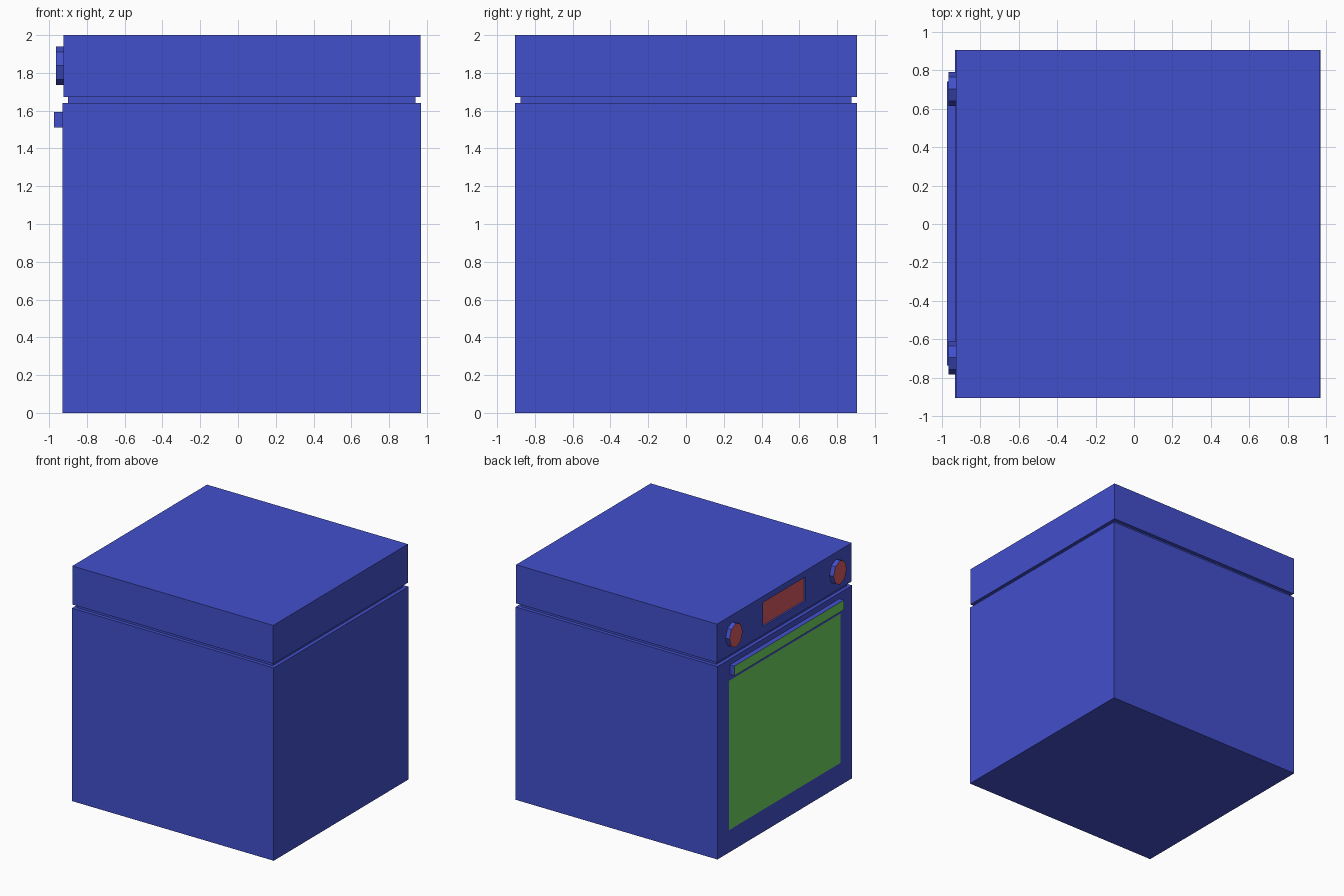
import bpy, bmesh, math
from mathutils import Matrix

if "Cube" in bpy.data.objects:
    bpy.data.objects.remove(bpy.data.objects["Cube"])


def material(name, rgb):
    m = bpy.data.materials.new(name)
    m.diffuse_color = (*rgb, 1)
    m.use_nodes = True
    m.node_tree.nodes["Principled BSDF"].inputs["Base Color"].default_value = m.diffuse_color
    return m


BLUE = material("blue_enamel", (0.055, 0.08, 0.6))
GREEN = material("green_glass", (0.16, 0.64, 0.12))
RED = material("red_panel", (0.66, 0.1, 0.12))


def left_face(bm):
    return min(bm.faces, key=lambda f: f.calc_center_median().x)


def inset_to(bm, face, y, z, x):
    """Inset a face and fit its inner loop to the given rectangle."""
    bmesh.ops.inset_individual(bm, faces=[face], thickness=0.01)
    c = face.calc_center_median()
    for v in face.verts:
        v.co = (x, y[v.co.y > c.y], z[v.co.z > c.z])


def finish(bm, name, accent=None):
    me = bpy.data.meshes.new(name)
    bm.to_mesh(me)
    bm.free()
    me.materials.append(BLUE)
    if accent:
        me.materials.append(accent)
    ob = bpy.data.objects.new(name, me)
    bpy.context.collection.objects.link(ob)
    return ob


def box(name, x, y, z, accent=None, panel=None, depth=0):
    """Box with an optional coloured panel on its -x face."""
    bm = bmesh.new()
    bmesh.ops.create_cube(bm, size=1)
    for v in bm.verts:
        v.co = (x[v.co.x > 0], y[v.co.y > 0], z[v.co.z > 0])
    if accent:
        face = left_face(bm)
        if panel:
            inset_to(bm, face, *panel, x[0])
            if depth:
                inset_to(bm, face, *panel, x[0] + depth)
        face.material_index = 1
    return finish(bm, name, accent)


# Oven body with glass door window, recessed neck and control top
box("oven_body", (-0.93, 0.97), (-0.905, 0.905), (0, 1.64),
    GREEN, ((-0.745, 0.75), (0.19, 1.46)))
box("neck_gap", (-0.9, 0.94), (-0.875, 0.875), (1.64, 1.672))
box("control_top", (-0.925, 0.965), (-0.905, 0.905), (1.672, 2.0),
    RED, ((-0.284, 0.284), (1.742, 1.947)), 0.015)

# Door handle with coloured front
box("door_handle", (-0.973, -0.93), (-0.735, 0.74), (1.51, 1.592), GREEN)

# Eight-sided oval knobs
for name, y in (("knob_right", -0.695), ("knob_left", 0.702)):
    bm = bmesh.new()
    bmesh.ops.create_cone(bm, cap_ends=True, segments=8,
                          radius1=1, radius2=1, depth=0.038)
    bm.transform(Matrix.Translation((-0.944, y, 1.838))
                 @ Matrix.Diagonal((1, 0.088, 0.103, 1))
                 @ Matrix.Rotation(math.pi / 2, 4, 'Y'))
    left_face(bm).material_index = 1
    finish(bm, name, RED)
